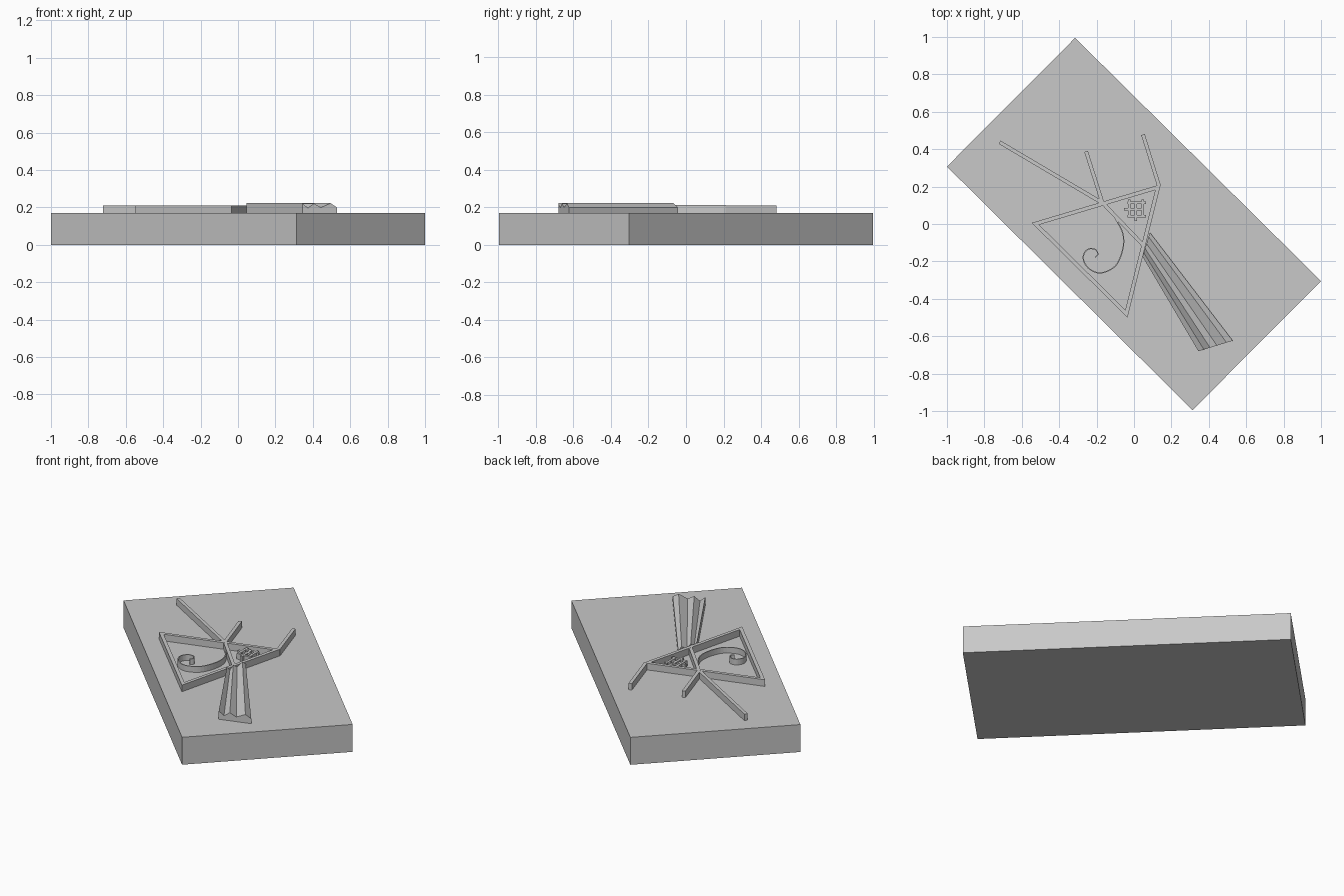
import bpy, bmesh
from mathutils import Vector

default = bpy.data.objects.get("Cube")
if default:
    bpy.data.objects.remove(default, do_unlink=True)

BASE, TOP = 0.17, 0.211
SUNK = BASE - 0.01          # raised parts are bedded slightly into the slab

stone = bpy.data.materials.new("grey stone")
stone.use_nodes = True
GREY = (0.58, 0.58, 0.58, 1)
stone.diffuse_color = GREY
stone.node_tree.nodes["Principled BSDF"].inputs["Base Color"].default_value = GREY


def finish(name, bm):
    bmesh.ops.recalc_face_normals(bm, faces=bm.faces)
    mesh = bpy.data.meshes.new(name)
    bm.to_mesh(mesh)
    bm.free()
    mesh.materials.append(stone)
    obj = bpy.data.objects.new(name, mesh)
    bpy.context.collection.objects.link(obj)
    return obj


def prism(bm, outline, z0, z1):
    low = [bm.verts.new((x, y, z0)) for x, y in outline]
    high = [bm.verts.new((x, y, z1)) for x, y in outline]
    bm.faces.new(low)
    bm.faces.new(high)
    for i in range(len(low)):
        j = (i + 1) % len(low)
        bm.faces.new((low[i], low[j], high[j], high[i]))


def wall(bm, path, width, z1):
    """Upright wall of even width along a flat path."""
    pts = [Vector(p) for p in path]
    left, right = [], []
    for i, p in enumerate(pts):
        along = (pts[min(i + 1, len(pts) - 1)] - pts[max(i - 1, 0)]).normalized()
        side = Vector((-along.y, along.x)) * width / 2
        left.append(p + side)
        right.append(p - side)
    rings = [[bm.verts.new((q.x, q.y, z)) for q, z in
              ((l, SUNK), (l, z1), (r, z1), (r, SUNK))] for l, r in zip(left, right)]
    for a, b in zip(rings, rings[1:]):
        for k in range(4):
            bm.faces.new((a[k], a[(k + 1) % 4], b[(k + 1) % 4], b[k]))
    bm.faces.new(rings[0])
    bm.faces.new(rings[-1])


# Slab
bm = bmesh.new()
prism(bm, [(-1, 0.307), (0.313, -0.995), (1, -0.305), (-0.315, 0.995)], 0, BASE)
finish("slab", bm)

# Triangular body frame, inset evenly about its incentre
outer = [Vector(p) for p in ((-0.547, 0.006), (-0.035, -0.5), (0.143, 0.212))]
sides = [(outer[(i + 1) % 3] - outer[(i + 2) % 3]).length for i in range(3)]
centre = sum((v * s for v, s in zip(outer, sides)), Vector((0, 0))) / sum(sides)
e1, e2 = outer[1] - outer[0], outer[2] - outer[0]
radius = abs(e1.x * e2.y - e1.y * e2.x) / sum(sides)
inner = [centre + (v - centre) * (1 - 0.021 / radius) for v in outer]
bm = bmesh.new()
loops = [[bm.verts.new((v.x, v.y, z)) for v in ring]
         for ring, z in ((outer, SUNK), (outer, TOP), (inner, TOP), (inner, SUNK))]
for a, b in zip(loops, loops[1:] + loops[:1]):
    for i in range(3):
        j = (i + 1) % 3
        bm.faces.new((a[i], a[j], b[j], b[i]))
finish("body_frame", bm)

# Cross wall and legs
for name, path in {
    "cross_wall": [(-0.163, 0.108), (0.053, -0.117)],
    "long_leg": [(-0.165, 0.11), (-0.718, 0.437)],
    "middle_leg": [(-0.168, 0.11), (-0.256, 0.388)],
    "short_leg": [(0.134, 0.203), (0.048, 0.478)],
}.items():
    bm = bmesh.new()
    wall(bm, path, 0.02, TOP - 0.0004)
    finish(name, bm)

# Curled ribbon, smoothed through a few points
knots = [Vector(p) for p in ((-0.103, 0.035), (-0.06, -0.05), (-0.06, -0.135), (-0.1, -0.225),
                             (-0.18, -0.262), (-0.245, -0.235), (-0.272, -0.18),
                             (-0.25, -0.137), (-0.21, -0.135), (-0.193, -0.16), (-0.207, -0.178))]
ext = [knots[0] * 2 - knots[1]] + knots + [knots[-1] * 2 - knots[-2]]
path = []
for a, b, c, d in zip(ext, ext[1:], ext[2:], ext[3:]):
    for k in range(5):
        t = k / 5
        path.append(0.5 * (2 * b + (c - a) * t + (2 * a - 5 * b + 4 * c - d) * t * t
                           + (3 * b - a - 3 * c + d) * t ** 3))
path.append(knots[-1])
bm = bmesh.new()
wall(bm, path, 0.006, TOP - 0.005)
finish("spiral", bm)

# Small woven lattice with staggered bar ends
bm = bmesh.new()
for i in (-1, 0, 1):
    shift = 0.01 * (1 if i else -1)
    x, y = 0.01 + i * 0.036, 0.078 + i * 0.036
    wall(bm, [(x, 0.026 + shift), (x, 0.12 + shift)], 0.014, TOP - 0.006)
    wall(bm, [(-0.044 + shift, y), (0.054 + shift, y)], 0.014, TOP - 0.007)
finish("lattice", bm)

# Pleated tail: a zigzag section fanning out from the body
pleats = [(0, 0.222), (0.16, 0.196), (0.34, 0.22), (0.54, 0.199), (0.82, 0.222), (1, 0.2)]
near = Vector((0.046, -0.175)), Vector((0.085, -0.045))
far = Vector((0.344, -0.68)), Vector((0.528, -0.624))
bm = bmesh.new()
ends = []
for a, b in (near, far):
    top = [bm.verts.new((*a.lerp(b, t), z)) for t, z in pleats]
    foot = [bm.verts.new((*p, SUNK)) for p in (b, a)]
    ends.append(top + foot)
for i in range(len(ends[0])):
    j = (i + 1) % len(ends[0])
    bm.faces.new((ends[0][i], ends[0][j], ends[1][j], ends[1][i]))
for end in ends:
    bm.faces.new(end)
finish("pleated_tail", bm)
